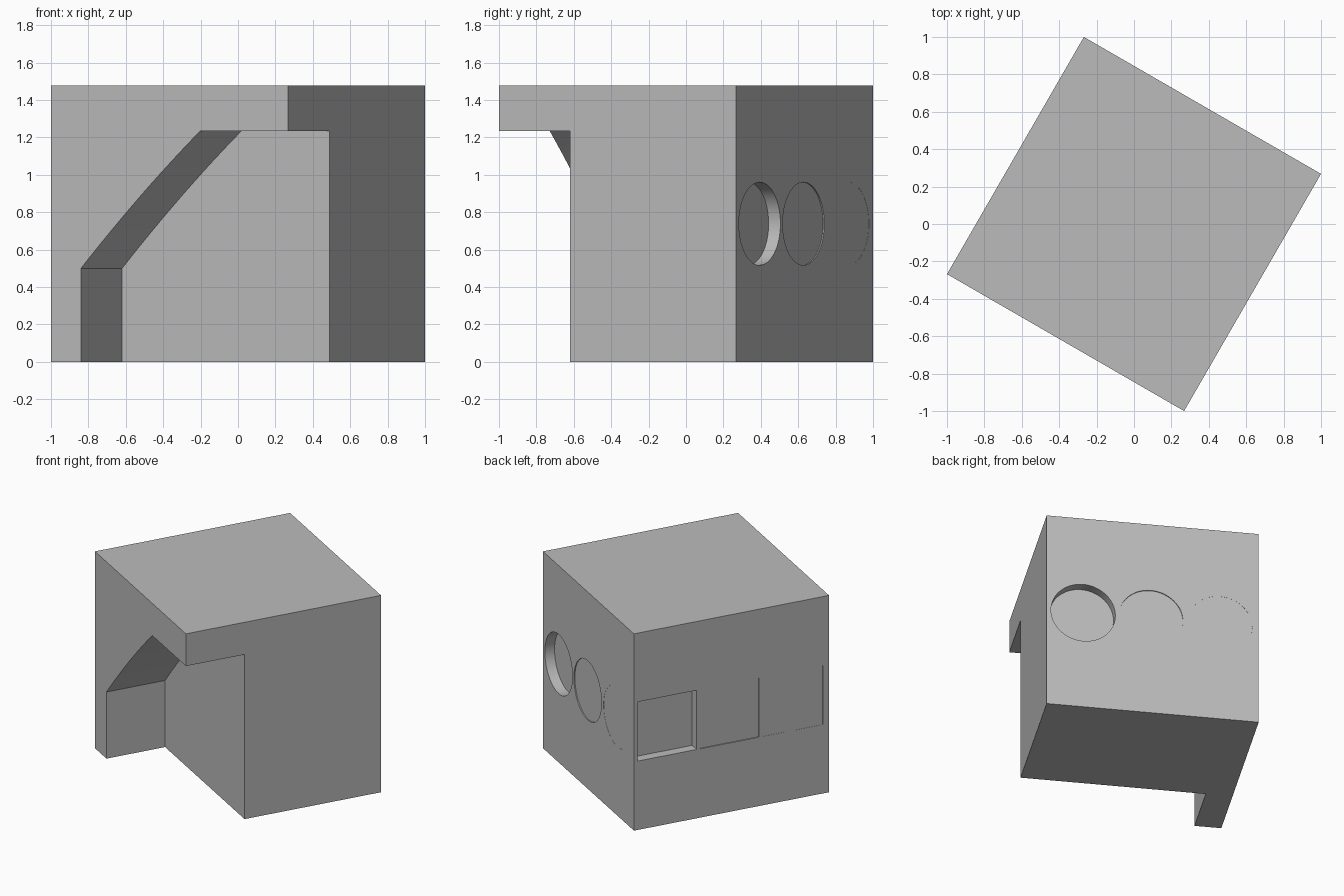
import bpy
import bmesh
import math
from mathutils import Matrix

cube = bpy.data.objects.get("Cube")
if cube:
    bpy.data.objects.remove(cube, do_unlink=True)

HALF = 0.732           # half the block width
HEIGHT = 1.477
POCKET_R = 0.222
POCKET_Z = HEIGHT / 2
POCKET_DEPTHS = [(0.48, 0.073), (0.012, 0.0073), (-0.466, 0.001)]

grey = bpy.data.materials.new("light grey")
grey.use_nodes = True
grey.diffuse_color = (0.5, 0.5, 0.5, 1)
grey.node_tree.nodes["Principled BSDF"].inputs["Base Color"].default_value = (0.5, 0.5, 0.5, 1)


def add_object(name, bm):
    bmesh.ops.recalc_face_normals(bm, faces=bm.faces)
    mesh = bpy.data.meshes.new(name)
    bm.to_mesh(mesh)
    bm.free()
    mesh.materials.append(grey)
    obj = bpy.data.objects.new(name, mesh)
    bpy.context.collection.objects.link(obj)
    return obj


def box(name, centre, size):
    bm = bmesh.new()
    bmesh.ops.create_cube(bm, size=1, matrix=Matrix.Translation(centre) @ Matrix.Diagonal((*size, 1)))
    return add_object(name, bm)


def prism(name, profile, y0, y1):
    """Extrude an (x, z) outline along y."""
    bm = bmesh.new()
    face = bm.faces.new([bm.verts.new((x, y0, z)) for x, z in profile])
    out = bmesh.ops.extrude_face_region(bm, geom=[face])
    verts = [v for v in out["geom"] if isinstance(v, bmesh.types.BMVert)]
    bmesh.ops.translate(bm, verts=verts, vec=(0, y1 - y0, 0))
    return add_object(name, bm)


# Solid block
block = box("test_block", (0, 0, HEIGHT / 2), (2 * HALF, 2 * HALF, HEIGHT))

# Front recess under the overhang, with a gently bowed slope on one side
x0, z0, x1, z1 = -0.547, 0.5, 0.19, 1.235
slope = []
for i in range(13):
    t = i / 12
    slope.append((x0 + (x1 - x0) * t, z0 + (z1 - z0) * t + 0.08 * t * (1 - t)))
recess = [(1, -0.2), (x0, -0.2)] + slope + [(1, z1)]
cutters = [prism("recess_cutter", recess, -1, -0.292)]

# Three round pockets in the back, three square pockets in the side
for i, (pos, depth) in enumerate(POCKET_DEPTHS):
    disc = [(pos + POCKET_R * math.cos(a), POCKET_Z + POCKET_R * math.sin(a))
            for a in (math.tau * k / 64 for k in range(64))]
    cutters.append(prism(f"round_pocket_cutter_{i}", disc, HALF - depth, HALF + 0.1))
    cutters.append(box(f"square_pocket_cutter_{i}", (-HALF - 0.05 + depth / 2, pos + 0.003, POCKET_Z),
                       (0.1 + depth, 2 * POCKET_R, 2 * POCKET_R)))

for cutter in cutters:
    cutter.hide_render = True
    mod = block.modifiers.new(cutter.name, "BOOLEAN")
    mod.operation = "DIFFERENCE"
    mod.solver = "EXACT"
    mod.object = cutter

# Bake the cuts and drop the cutters
bpy.context.view_layer.update()
graph = bpy.context.evaluated_depsgraph_get()
baked = bpy.data.meshes.new_from_object(block.evaluated_get(graph))
block.modifiers.clear()
block.data = baked
for cutter in cutters:
    bpy.data.objects.remove(cutter, do_unlink=True)

# Turn the block and shade the curved walls
block.data.transform(Matrix.Rotation(math.radians(-30), 4, "Z"))
bpy.ops.object.select_all(action="DESELECT")
block.select_set(True)
bpy.context.view_layer.objects.active = block
bpy.ops.object.shade_smooth_by_angle(angle=math.radians(30))
